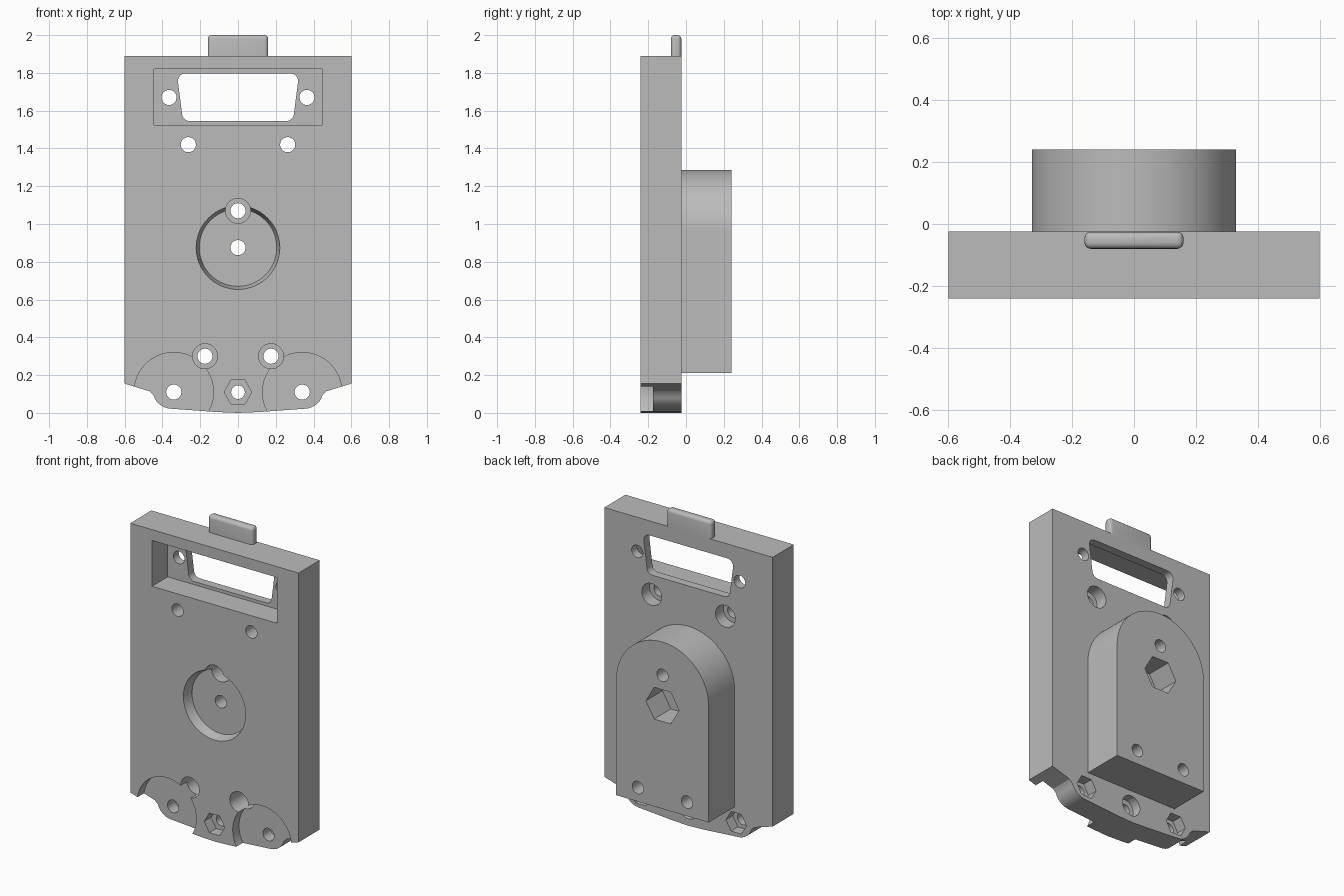
import bpy
import bmesh
from math import cos, sin, radians

cube = bpy.data.objects.get("Cube")
if cube:
    bpy.data.objects.remove(cube, do_unlink=True)

grey = bpy.data.materials.new("plain grey")
grey.use_nodes = True
colour = (0.5, 0.5, 0.5, 1)
grey.diffuse_color = colour
grey.node_tree.nodes["Principled BSDF"].inputs["Base Color"].default_value = colour

FRONT, FLOOR, BACK, REAR = -0.24, -0.175, -0.025, 0.24


def arc(cx, cz, r, start, end, steps):
    angles = [radians(start + (end - start) * i / steps) for i in range(steps + 1)]
    return [(cx + r * cos(a), cz + r * sin(a)) for a in angles]


def circle(cx, cz, r, sides=48):
    return arc(cx, cz, r, 0, 360, sides)[:-1]


def mirrored(right_side):
    return right_side + [(-x, z) for x, z in reversed(right_side) if abs(x) > 1e-6]


def prism(name, outline, y0, y1, back_outline=None):
    """Loft an x-z outline along y."""
    bm = bmesh.new()
    front = [bm.verts.new((x, y0, z)) for x, z in outline]
    back = [bm.verts.new((x, y1, z)) for x, z in back_outline or outline]
    bm.faces.new(front)
    bm.faces.new(back[::-1])
    n = len(front)
    for i in range(n):
        j = (i + 1) % n
        bm.faces.new((front[j], front[i], back[i], back[j]))
    bmesh.ops.recalc_face_normals(bm, faces=bm.faces)
    mesh = bpy.data.meshes.new(name)
    bm.to_mesh(mesh)
    bm.free()
    mesh.materials.append(grey)
    obj = bpy.data.objects.new(name, mesh)
    bpy.context.collection.objects.link(obj)
    return obj


def apply_all(obj):
    bpy.ops.object.select_all(action='DESELECT')
    bpy.context.view_layer.objects.active = obj
    obj.select_set(True)
    for m in list(obj.modifiers):
        bpy.ops.object.modifier_apply(modifier=m.name)


def combine(tool, operation='DIFFERENCE'):
    tool.hide_render = True
    m = plate.modifiers.new("boolean", 'BOOLEAN')
    m.operation = operation
    m.solver = 'EXACT'
    m.object = tool
    apply_all(plate)
    bpy.data.objects.remove(tool, do_unlink=True)


def cut(outline, y0, y1, back_outline=None):
    combine(prism("cutter", outline, y0, y1, back_outline))


# Plate with its shaped lower edge
half = [(0.6, 1.89), (0.6, 0.155), (0.47, 0.115)]
half += arc(0.35, 0.125, 0.103, -18, -85, 8)
half += [(0.24, 0.014), (0.12, 0.005), (0, 0)]
plate = prism("mounting_plate", mirrored(half), FRONT, BACK)

# Arched housing on the back
boss_side = [(0.33, 0.21)] + arc(0, 0.955, 0.33, 0, 90, 32)
combine(prism("arched_housing", mirrored(boss_side), -0.1, REAR), 'UNION')

# Rounded tab on the top
tab = prism("top_tab", mirrored([(0.16, 1.85), (0.16, 2.0)]), -0.08, BACK)
bevel = tab.modifiers.new("rounding", 'BEVEL')
bevel.width = 0.02
bevel.segments = 4
apply_all(tab)
combine(tab, 'UNION')

# Connector pocket and tapered window
cut(mirrored([(0.445, 1.525), (0.445, 1.82)]), -0.3, -0.08)
window = arc(0.278, 1.757, 0.04, 90, -7, 8) + arc(0.256, 1.585, 0.04, -7, -90, 8)
cut(mirrored(window), -0.2, 0.1)

# Shallow round recess in the middle of the front
cut(circle(0, 0.875, 0.222, 64), FRONT - 0.002, FRONT + 0.065, circle(0, 0.875, 0.205, 64))

# Mirrored features
for s in (-1, 1):
    cut(circle(s * 0.34, 0.11, 0.21, 64), -0.3, FLOOR)       # corner recess
    cut(circle(s * 0.365, 1.67, 0.04), -0.3, 0.1)            # connector screw
    cut(circle(s * 0.263, 1.42, 0.04), -0.3, 0.1)            # upper screw
    cut(circle(s * 0.263, 1.42, 0.07), BACK - 0.08, 0.1)
    cut(circle(s * 0.175, 0.30, 0.04), -0.3, 0.3)            # housing screw
    cut(circle(s * 0.175, 0.30, 0.066), -0.3, FRONT + 0.2)
    cut(circle(s * 0.34, 0.11, 0.04), -0.3, 0.1)             # corner bolt
    cut(circle(s * 0.34, 0.11, 0.073, 6), BACK - 0.07, 0.1)  # nut pocket

# Centre line holes
cut(circle(0, 1.07, 0.04), -0.3, 0.3)
cut(circle(0, 1.07, 0.066), -0.3, FRONT + 0.2)
cut(circle(0, 0.875, 0.04), -0.3, 0.3)
cut(circle(0, 0.875, 0.118, 6), REAR - 0.17, 0.3)
cut(circle(0, 0.11, 0.036), -0.3, 0.1)
cut(circle(0, 0.11, 0.073, 6), -0.3, FRONT + 0.07)
cut(circle(0, 0.11, 0.066), BACK - 0.06, 0.1)

# Smooth curved walls, keep edges sharp
bpy.ops.object.select_all(action='DESELECT')
bpy.context.view_layer.objects.active = plate
plate.select_set(True)
bpy.ops.object.shade_smooth_by_angle(angle=radians(25))
